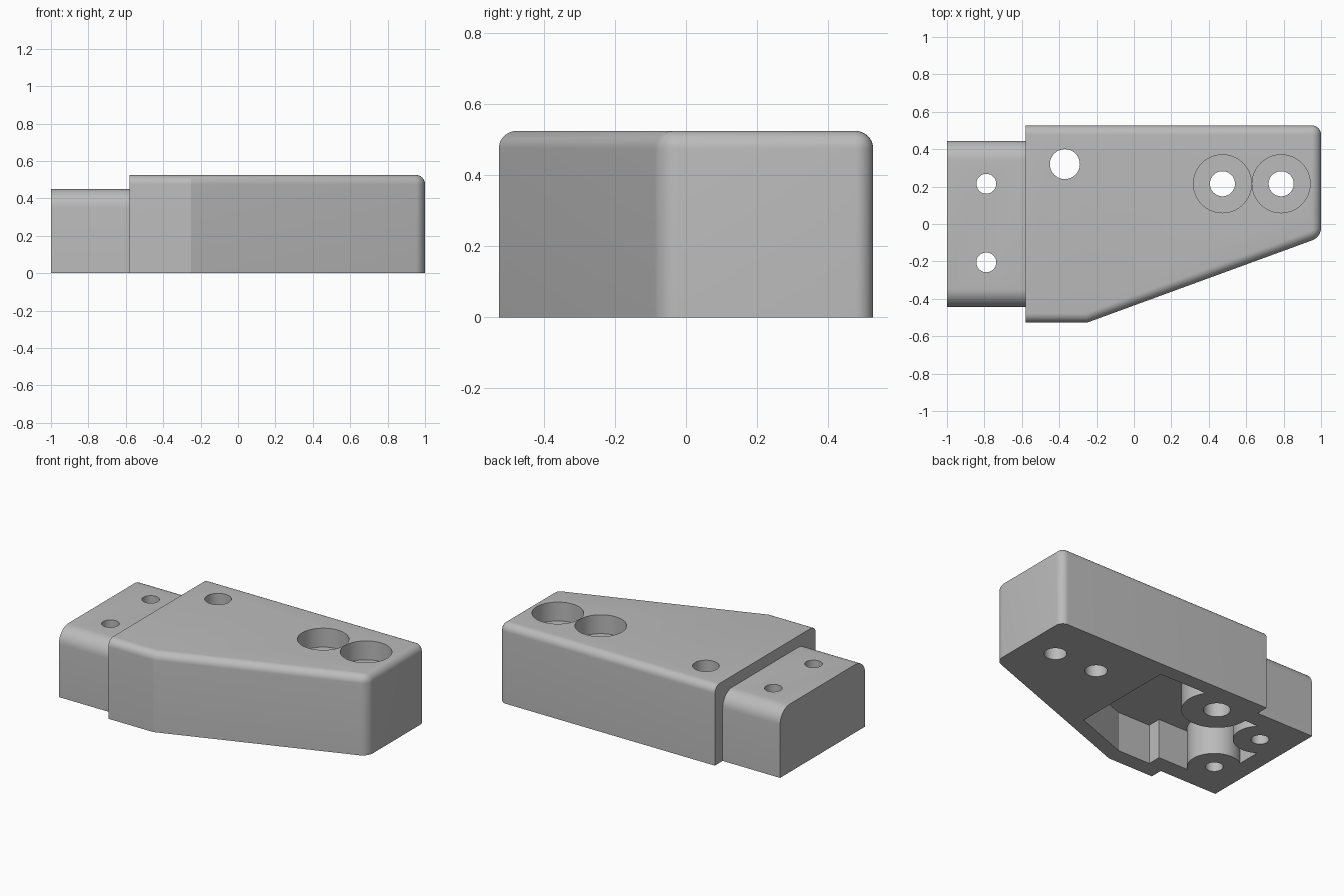
import bpy, bmesh, math

if "Cube" in bpy.data.objects:
    bpy.data.objects.remove(bpy.data.objects["Cube"], do_unlink=True)

# One plain grey finish
GREY = (0.5, 0.5, 0.5, 1)
grey = bpy.data.materials.new("plain_grey")
grey.use_nodes = True
grey.diffuse_color = GREY
grey.node_tree.nodes["Principled BSDF"].inputs["Base Color"].default_value = GREY


def add_object(name, bm):
    bmesh.ops.recalc_face_normals(bm, faces=bm.faces)
    mesh = bpy.data.meshes.new(name)
    bm.to_mesh(mesh)
    bm.free()
    mesh.materials.append(grey)
    obj = bpy.data.objects.new(name, mesh)
    bpy.context.collection.objects.link(obj)
    return obj


def prism(name, outline, low, high, radius=0, rounded=None):
    """Extrude an outline upward; round the edges picked by a rule."""
    bm = bmesh.new()
    base = bm.faces.new([bm.verts.new((x, y, low)) for x, y in outline])
    top = bmesh.ops.extrude_face_region(bm, geom=[base])["geom"]
    bmesh.ops.translate(bm, vec=(0, 0, high - low),
                        verts=[g for g in top if isinstance(g, bmesh.types.BMVert)])
    if rounded:
        edges = [e for e in bm.edges if rounded(*(v.co for v in e.verts))]
        bmesh.ops.bevel(bm, geom=edges, offset=radius, segments=8,
                        profile=0.5, affect='EDGES')
    return add_object(name, bm)


def cylinder(name, x, y, radius, low, high):
    steps = [i * math.tau / 64 for i in range(64)]
    ring = [(x + radius * math.cos(a), y + radius * math.sin(a)) for a in steps]
    return prism(name, ring, low, high)


def combine(target, tool, operation):
    """Apply a boolean and discard the tool."""
    mod = target.modifiers.new("combine", 'BOOLEAN')
    mod.operation = operation
    mod.solver = 'EXACT'
    mod.object = tool
    bpy.context.view_layer.objects.active = target
    bpy.ops.object.modifier_apply(modifier=mod.name)
    bpy.data.objects.remove(tool, do_unlink=True)


# Tapered main block, rounded everywhere but the step and the bottom
STEP, SIDE, TOP = -0.58, 0.527, 0.525


def block_edge(a, b):
    if min(a.z, b.z) > 0.5:
        return max(a.x, b.x) > STEP + 0.01
    return min(a.x, b.x) > 0.9 and abs(a.z - b.z) > 0.1


housing = prism("housing", [(STEP, SIDE), (STEP, -SIDE), (-0.25, -SIDE),
                            (1, -0.07), (1, SIDE)], 0, TOP, 0.05, block_edge)

# Lower end tab with two long rounded top edges
tab = prism("end_tab", [(-1, 0.445), (-1, -0.445), (-0.5, -0.445), (-0.5, 0.445)],
            0, 0.45, 0.1,
            lambda a, b: min(a.z, b.z) > 0.4 and abs(a.x - b.x) > 0.1)
combine(housing, tab, 'UNION')

# Underside pocket that leaves three screw bosses standing
pocket = prism("pocket_cutter",
               [(0.155, 0.43), (-0.47, 0.43), (-0.47, 0.33), (-0.88, 0.33),
                (-0.88, -0.33), (-0.47, -0.33), (-0.47, -0.42),
                (-0.235, -0.42), (0.155, -0.278)], -0.1, 0.26)
BOSSES = [(-0.37, 0.32, 0.21, 0.08), (-0.79, 0.215, 0.16, 0.053),
          (-0.79, -0.205, 0.16, 0.053)]
for x, y, outer, hole in BOSSES:
    combine(pocket, cylinder("boss", x, y, outer, -0.3, 0.6), 'DIFFERENCE')
combine(housing, pocket, 'DIFFERENCE')

# Through holes in the bosses
for x, y, outer, hole in BOSSES:
    combine(housing, cylinder("hole_cutter", x, y, hole, -0.2, 0.8), 'DIFFERENCE')

# Two counterbored mounting holes
for x in (0.473, 0.787):
    combine(housing, cylinder("hole_cutter", x, 0.215, 0.067, -0.2, 0.8), 'DIFFERENCE')
    combine(housing, cylinder("bore_cutter", x, 0.215, 0.155, TOP - 0.125, 0.8), 'DIFFERENCE')

# Smooth the rounds, keep the corners crisp
bpy.ops.object.select_all(action='DESELECT')
housing.select_set(True)
bpy.context.view_layer.objects.active = housing
bpy.ops.object.shade_smooth_by_angle(angle=math.radians(15))
